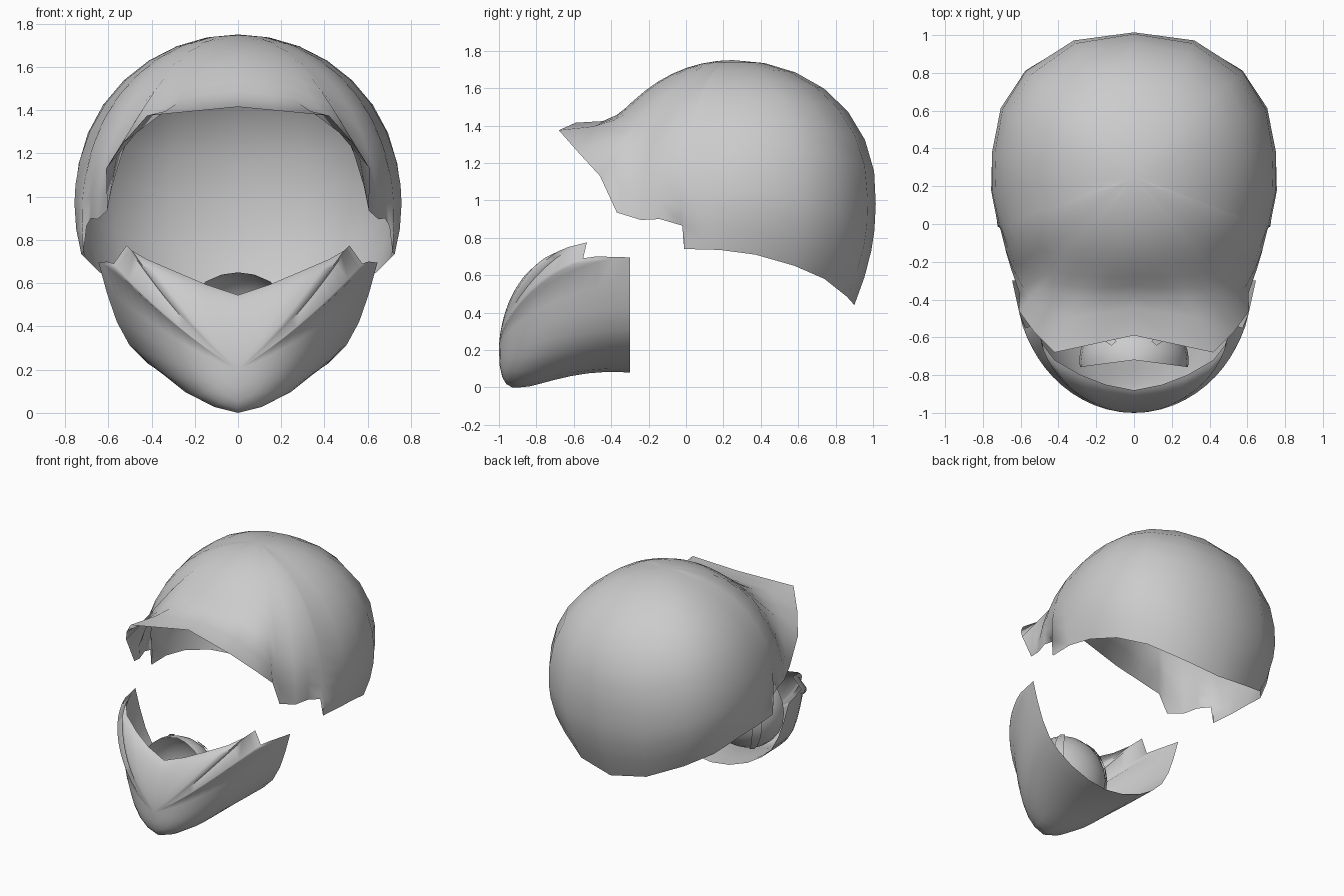
import bpy, bmesh, math
from mathutils import Vector as V

if "Cube" in bpy.data.objects:
    bpy.data.objects.remove(bpy.data.objects["Cube"])

mat = bpy.data.materials.new("plain grey")
mat.diffuse_color = (0.6, 0.6, 0.6, 1)
mat.use_nodes = True
mat.node_tree.nodes["Principled BSDF"].inputs["Base Color"].default_value = mat.diffuse_color


def fan_sheet(name, pole, ribs, outward_from):
    """Sheet spread from one pole along ribs, mirrored across x = 0."""
    bm = bmesh.new()
    top = bm.verts.new(pole)
    cols = [[bm.verts.new(p) for p in rib] for rib in ribs]
    for a, b in zip(cols, cols[1:]):
        bm.faces.new((top, a[0], b[0]))
        for i in range(len(a) - 1):
            bm.faces.new((a[i], a[i + 1], b[i + 1], b[i]))
    finish(name, bm, V(outward_from))


def finish(name, bm, centre):
    bm.normal_update()
    # Turn the whole sheet so that its faces look away from its centre
    score = sum((f.calc_center_median() - centre).dot(f.normal) * f.calc_area() for f in bm.faces)
    if score < 0:
        bmesh.ops.reverse_faces(bm, faces=bm.faces[:])
    me = bpy.data.meshes.new(name)
    bm.to_mesh(me)
    bm.free()
    me.materials.append(mat)
    ob = bpy.data.objects.new(name, me)
    bpy.context.collection.objects.link(ob)
    m = ob.modifiers.new("mirror", 'MIRROR')
    m.use_clip = True
    m.merge_threshold = 0.0005
    bpy.ops.object.select_all(action='DESELECT')
    bpy.context.view_layer.objects.active = ob
    ob.select_set(True)
    bpy.ops.object.shade_smooth_by_angle(angle=math.radians(65))


# Helmet shell: rim point and how late each rib flares away from the dome
C = V((0, 0.25, 1.0))
R0 = 0.75
shell_rim = [
    (0, -.59, 1.415, 13), (.21, -.635, 1.395, 11), (.42, -.68, 1.375, 9),
    (.53, -.57, 1.25, 7), (.61, -.46, 1.13, 5), (.605, -.37, .935, 4),
    (.65, -.24, .895, 3), (.68, -.14, .90, 2.5), (.70, -.02, .865, 2.5),
    (.715, -.01, .74, 7), (.725, .18, .735, 5), (.70, .37, .71, 3),
    (.64, .58, .65, 2), (.50, .74, .58, 2), (.27, .86, .485, 4), (0, .9, .44, 6)]
steps = [.1, .2, .3, .4, .5, .6, .7, .78, .84, .92, 1]
ribs = []
for x, y, z, p in shell_rim:
    d = V((x, y, z)) - C
    rib = []
    for t in steps:
        n = V((0, 0, 1)).slerp(d.normalized(), t)
        back = max(0, n.y)
        r = R0 + (d.length - R0) * t ** p
        r += .035 * back * math.sin(math.pi * min(1, 1.4 * t))
        r += .05 * back * abs(n.x) * math.sin(math.pi * t)
        rib.append(C + n * r)
    ribs.append(rib)
fan_sheet("helmet_shell", C + V((0, 0, R0)), ribs, C)

# Face mask: ribs run from the front of the chin to the rear edge and top rim
P = V((0, -1.0, 0.2))
rear_edge = [  # rim x, rim z, first handle x and z, second handle y and drop
    (0, .08, 0, -.40, -.80, -.04), (.15, .10, .14, -.33, -.79, -.02),
    (.3, .155, .23, -.22, -.75, .02), (.42, .23, .29, -.10, -.70, .02),
    (.5, .31, .31, -.01, -.67, .02), (.56, .42, .33, .06, -.65, 0),
    (.605, .55, .33, .12, -.65, 0), (.645, .695, .33, .18, -.65, 0)]
top_rim = [  # rim point and steepness of the first handle
    (.605, -.48, .70, .38), (.575, -.55, .69, .38), (.515, -.53, .775, .34),
    (.49, -.63, .75, .37), (.42, -.72, .71, .40), (.28, -.80, .65, .42),
    (.15, -.85, .595, .42), (0, -.88, .545, .42)]
handles = []
for x, z, hx, hz, hy, drop in rear_edge:
    handles.append((P + V((hx, 0, hz)), V((x * .9, hy, z - drop)), V((x, -.3, z))))
for x, y, z, k in top_rim:
    q = V((x, y, z))
    d = q - P
    handles.append((P + V((d.x * .52, 0, d.z * k)),
                    V((q.x - .08 * d.x, q.y - .47 * d.y, q.z - .1 * d.z)), q))
ribs = []
for a, b, q in handles:
    rib = []
    for i in range(1, 13):
        t = i / 12
        v = P * (1 - t) ** 3 + a * 3 * t * (1 - t) ** 2 + b * 3 * t * t * (1 - t) + q * t ** 3
        v.z = max(v.z, 0)
        rib.append(v)
    ribs.append(rib)
fan_sheet("face_mask", P, ribs, (0, -.4, .4))

# Breathing cup inside the mask, facing the wearer
K = V((0, -.72, .35))


def cup_point(lon, lat, s=1.0):
    return K + V((.29 * math.sin(lon) * math.cos(lat), .24 * math.cos(lon) * math.cos(lat),
                  .3 * math.sin(lat))) * s


def patch(name, lons, lats, s):
    bm = bmesh.new()
    g = [[bm.verts.new(cup_point(a, b, s)) for b in lats] for a in lons]
    for a, b in zip(g, g[1:]):
        for i in range(len(a) - 1):
            bm.faces.new((a[i], a[i + 1], b[i + 1], b[i]))
    bmesh.ops.remove_doubles(bm, verts=bm.verts[:], dist=.0005)
    finish(name, bm, K)


lats = [math.radians(-90 + 15 * i) for i in range(13)]
patch("breathing_cup", [math.radians(11 * i) for i in range(10)], lats, 1)

# Raised bands down both sides of the cup
patch("cup_band", [math.radians(a) for a in (38, 45, 52)], lats[2:-2], 1.04)
